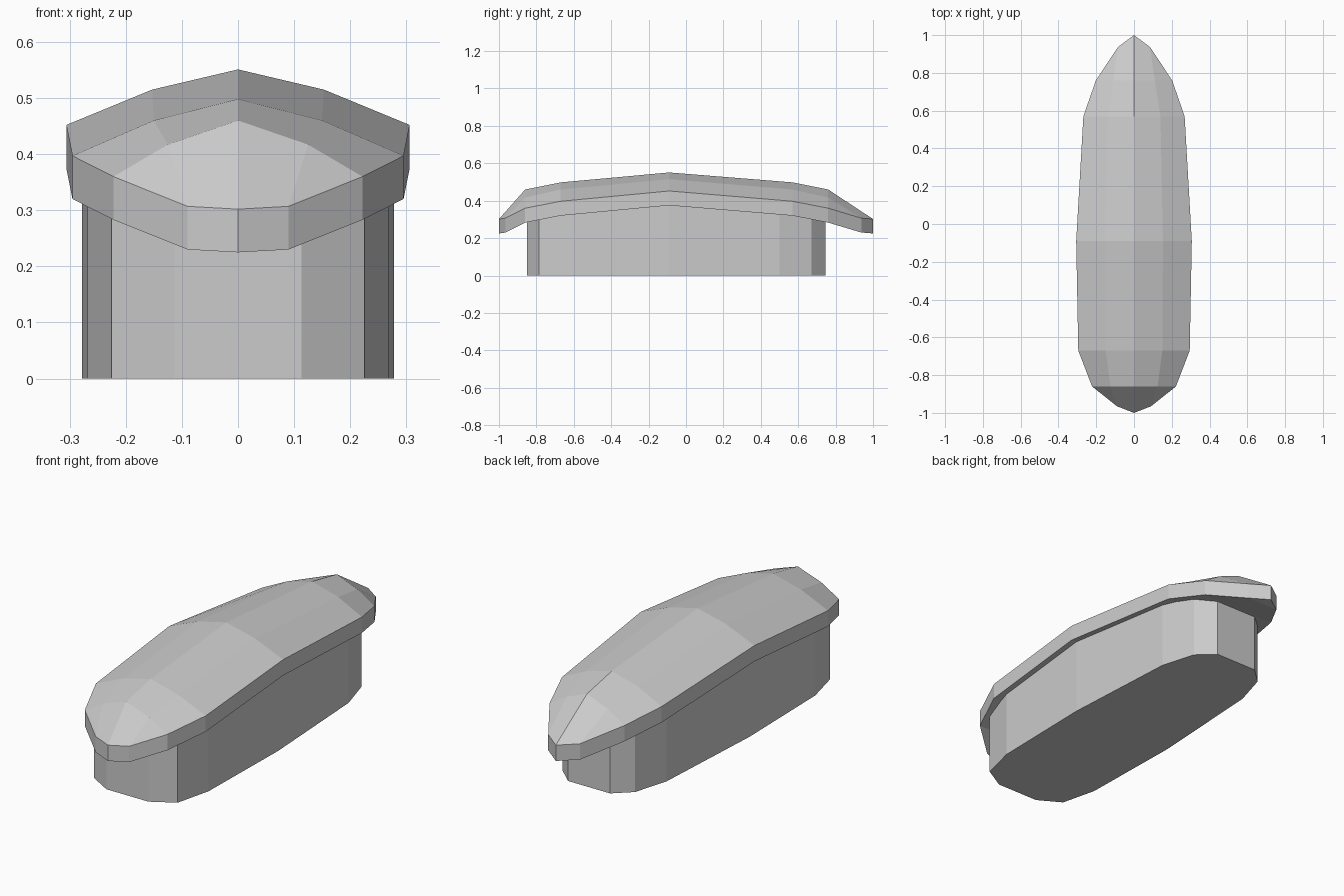
import bpy, bmesh

cube = bpy.data.objects.get("Cube")
if cube:
    bpy.data.objects.remove(cube, do_unlink=True)

grey = bpy.data.materials.new("plain_grey")
grey.use_nodes = True
grey.diffuse_color = (0.6, 0.6, 0.6, 1)
grey.node_tree.nodes["Principled BSDF"].inputs["Base Color"].default_value = (0.6, 0.6, 0.6, 1)


def finish(bm, name):
    """Turn a bmesh into a flat shaded object."""
    bmesh.ops.recalc_face_normals(bm, faces=bm.faces[:])
    mesh = bpy.data.meshes.new(name)
    bm.to_mesh(mesh)
    bm.free()
    mesh.materials.append(grey)
    obj = bpy.data.objects.new(name, mesh)
    bpy.context.collection.objects.link(obj)
    return obj


def strip(bm, a, b):
    """Join two equal rows of vertices with quads."""
    for i in range(len(a) - 1):
        bm.faces.new((a[i], a[i + 1], b[i + 1], b[i]))


# Roof ribs: y, edge half width, edge z, shoulder half width, shoulder z, ridge z
RIBS = [
    (-0.86, 0.222, 0.36, 0.125, 0.417, 0.46),
    (-0.67, 0.295, 0.397, 0.15, 0.46, 0.498),
    (-0.09, 0.306, 0.452, 0.153, 0.515, 0.551),
    (0.57, 0.268, 0.397, 0.14, 0.46, 0.498),
    (0.76, 0.202, 0.36, 0.11, 0.417, 0.46),
]
# Roof ends: near rim y, half width, z, then tip y and z
FRONT = (-0.965, 0.09, 0.307, -1.0, 0.302)
BACK = (0.937, 0.085, 0.307, 1.0, 0.302)
RIM = 0.077

# Roof: arched ribs, fanned ends, upright rim and underside
bm = bmesh.new()
rows = []
for y, ew, ez, sw, sz, rz in RIBS:
    pts = [(-ew, ez), (-sw, sz), (0, rz), (sw, sz), (ew, ez)]
    rows.append([bm.verts.new((x, y, z)) for x, z in pts])
for a, b in zip(rows, rows[1:]):
    strip(bm, a, b)

ends = []
for row, (y, w, z, ty, tz) in ((rows[0], FRONT), (rows[-1], BACK)):
    left, right = (bm.verts.new((s * w, y, z)) for s in (-1, 1))
    tip = bm.verts.new((0, ty, tz))
    bm.faces.new((row[0], row[1], left))
    bm.faces.new((row[1], row[2], tip, left))
    bm.faces.new((row[2], row[3], right, tip))
    bm.faces.new((row[3], row[4], right))
    ends.append((left, tip, right))

left_edge = [ends[0][0]] + [r[0] for r in rows] + [ends[1][0]]
right_edge = [ends[0][2]] + [r[-1] for r in rows] + [ends[1][2]]
loop = [ends[0][1]] + left_edge + [ends[1][1]] + right_edge[::-1]
low = {v: bm.verts.new((v.co.x, v.co.y, v.co.z - RIM)) for v in loop}
closed = loop + loop[:1]
strip(bm, closed, [low[v] for v in closed])
strip(bm, [low[v] for v in left_edge], [low[v] for v in right_edge])
for left, tip, right in ends:
    bm.faces.new((low[left], low[tip], low[right]))
finish(bm, "roof")


def underside(y):
    """Height of the roof underside at y."""
    for a, b in zip(RIBS, RIBS[1:]):
        if y <= b[0]:
            break
    t = (y - a[0]) / (b[0] - a[0])
    return a[2] + t * (b[2] - a[2]) - RIM


# Base: upright walls reaching just inside the roof; y, half width
OUTLINE = [(-0.85, 0.113), (-0.785, 0.225), (-0.61, 0.268), (-0.09, 0.278),
           (0.5, 0.245), (0.67, 0.195), (0.745, 0.113)]
bm = bmesh.new()
rows = []
for y, w in OUTLINE:
    top = underside(y) + 0.01
    pts = [(-w, 0), (-w, top), (w, top), (w, 0)]
    rows.append([bm.verts.new((x, y, z)) for x, z in pts])
for a, b in zip(rows, rows[1:]):
    strip(bm, a, b)
bm.faces.new(rows[0])
bm.faces.new(rows[-1])
left = [r[0] for r in rows]
right = [r[-1] for r in rows]
bm.faces.new(left + right[::-1])
finish(bm, "base")
